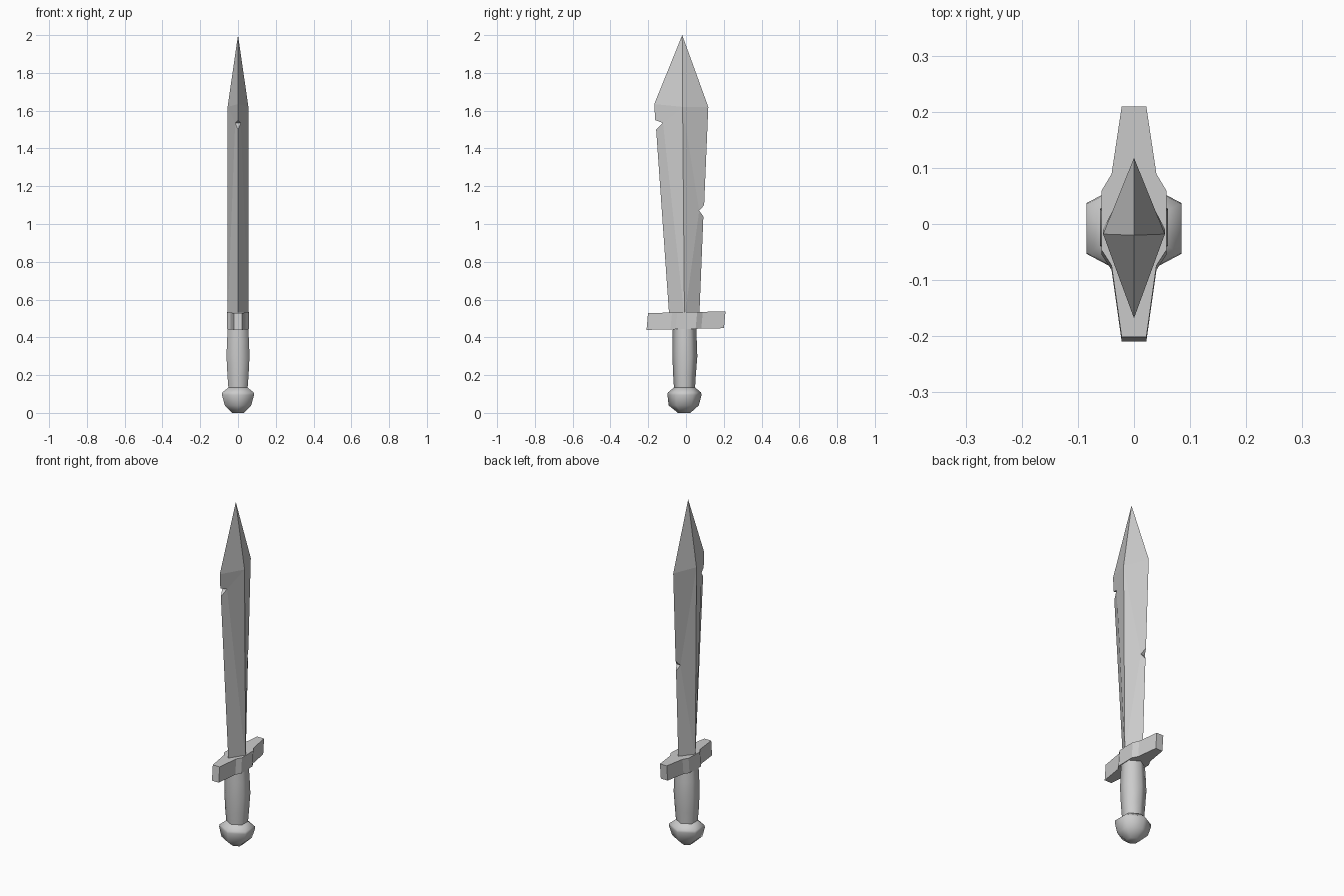
import bpy, math

if "Cube" in bpy.data.objects:
    bpy.data.objects.remove(bpy.data.objects["Cube"], do_unlink=True)

COLOUR = (0.6, 0.6, 0.6, 1.0)
grey = bpy.data.materials.new("plain_grey")
grey.diffuse_color = COLOUR
grey.use_nodes = True
grey.node_tree.nodes["Principled BSDF"].inputs["Base Color"].default_value = COLOUR


def make(name, verts, faces, smooth_angle=None):
    """Mesh object with outward normals; optional smooth shading."""
    me = bpy.data.meshes.new(name)
    me.from_pydata(verts, [], faces)
    me.materials.append(grey)
    ob = bpy.data.objects.new(name, me)
    bpy.context.collection.objects.link(ob)
    bpy.ops.object.select_all(action='DESELECT')
    ob.select_set(True)
    bpy.context.view_layer.objects.active = ob
    bpy.ops.object.mode_set(mode='EDIT')
    bpy.ops.mesh.select_all(action='SELECT')
    bpy.ops.mesh.normals_make_consistent(inside=False)
    bpy.ops.object.mode_set(mode='OBJECT')
    if smooth_angle:
        bpy.ops.object.shade_smooth_by_angle(angle=math.radians(smooth_angle))
    return ob


def hex_lathe(name, rings):
    """Stack of six-sided rings: (z, half width x, centre y, half depth y)."""
    verts, faces = [], []
    for z, hx, cy, hy in rings:
        verts += [(hx * sx, cy + hy * sy, z) for sx, sy in
                  ((0, -1), (1, -.5), (1, .5), (0, 1), (-1, .5), (-1, -.5))]
    for r in range(len(rings) - 1):
        for i in range(6):
            j = (i + 1) % 6
            faces.append((r*6 + i, r*6 + j, r*6 + 6 + j, r*6 + 6 + i))
    faces += [tuple(range(6)), tuple(range(len(verts) - 6, len(verts)))]
    return make(name, verts, faces, 75)


# Grip and pommel
hex_lathe("grip", [(0.12, 0.050, -0.008, 0.055), (0.20, 0.056, -0.008, 0.060),
                   (0.30, 0.061, -0.006, 0.066), (0.38, 0.058, -0.007, 0.064),
                   (0.45, 0.054, -0.008, 0.062)])
hex_lathe("pommel", [(0.0, 0.030, -0.010, 0.033), (0.04, 0.070, -0.012, 0.080),
                     (0.095, 0.085, -0.008, 0.090), (0.108, 0.083, -0.008, 0.088),
                     (0.135, 0.050, -0.008, 0.055)])

# Crossguard: half outline in plan, mirrored across x and extruded with a slight tilt
half = [(0.022, -0.205), (0.040, -0.078), (0.058, -0.050),
        (0.058, 0.055), (0.040, 0.085), (0.022, 0.205)]
outline = half + [(-x, y) for x, y in reversed(half)]
n = len(outline)
verts = [(x, y + dy, z + 0.022 * y) for z, dy in ((0.444, -0.004), (0.533, 0.004))
         for x, y in outline]
faces = [tuple(range(n)), tuple(range(n, 2 * n))]
faces += [(i, (i + 1) % n, (i + 1) % n + n, i + n) for i in range(n)]
make("crossguard", verts, faces)

# Blade: diamond section with a central ridge and one chipped notch on each edge
RIDGE = 0.055
verts = [(0, -0.020, 2.0),                                    # tip
         (0, -0.168, 1.635), (0, -0.163, 1.550),              # front edge
         (0, -0.158, 1.500), (0, -0.088, 0.500),
         (0, 0.118, 1.620), (0, 0.096, 1.100),                # back edge
         (0, 0.092, 1.040), (0, 0.070, 0.500)]
for s in (1, -1):
    verts += [(s * RIDGE, -0.018, 1.620), (s * RIDGE, -0.008, 0.500),   # ridge
              (s * 0.015, -0.122, 1.535), (s * 0.013, 0.070, 1.070)]    # notch floors
faces = []
for b in (9, 13):
    top, low, nf, nb = b, b + 1, b + 2, b + 3
    faces += [(0, 1, top), (0, top, 5),
              (top, 1, 2, nf), (top, nf, low), (nf, 3, 4, low),
              (top, nb, 6, 5), (top, low, nb), (low, 8, 7, nb)]
faces += [(2, 11, 15), (3, 15, 11), (6, 16, 12), (7, 12, 16), (4, 10, 8, 14)]
make("blade", verts, faces)
